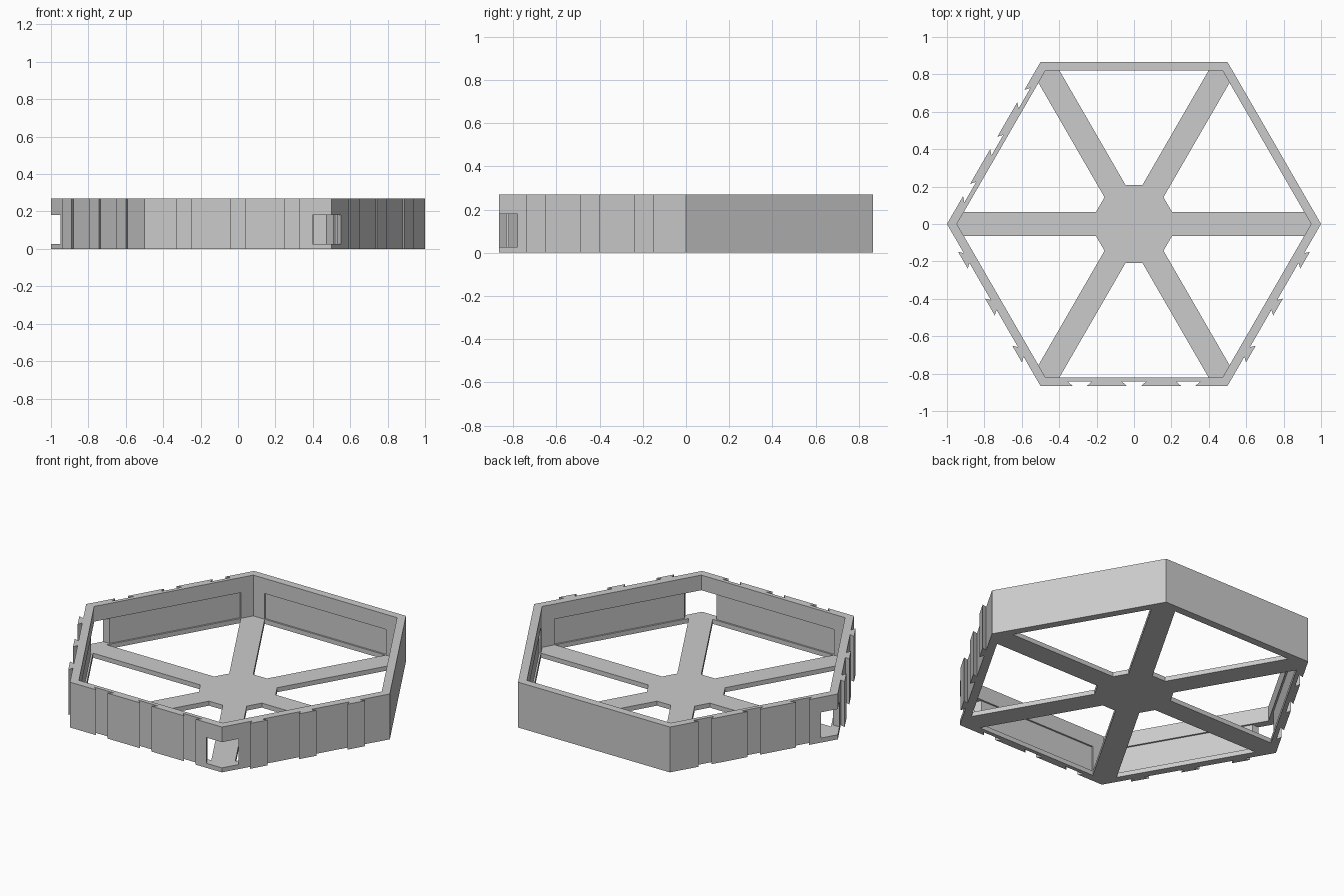
import bpy, bmesh, math
from mathutils import Matrix, Vector

if "Cube" in bpy.data.objects:
    bpy.data.objects.remove(bpy.data.objects["Cube"], do_unlink=True)

APOTHEM = math.sqrt(3) / 2
INNER = 0.82
HEIGHT = 0.27
FLOOR = 0.027
OPEN_TOP = 0.18

gray = bpy.data.materials.new("light_gray")
gray.use_nodes = True
gray.diffuse_color = (0.6, 0.6, 0.6, 1)
gray.node_tree.nodes["Principled BSDF"].inputs["Base Color"].default_value = gray.diffuse_color


def prism(name, points, z0, z1, angle=0):
    """Extrude a flat outline between two heights, turned about z."""
    bm = bmesh.new()
    turn = Matrix.Rotation(math.radians(angle), 3, "Z")
    face = bm.faces.new([bm.verts.new(turn @ Vector((x, y, z0))) for x, y in points])
    top = bmesh.ops.extrude_face_region(bm, geom=[face])["geom"]
    verts = [v for v in top if isinstance(v, bmesh.types.BMVert)]
    bmesh.ops.translate(bm, vec=(0, 0, z1 - z0), verts=verts)
    bmesh.ops.recalc_face_normals(bm, faces=bm.faces)
    mesh = bpy.data.meshes.new(name)
    bm.to_mesh(mesh)
    bm.free()
    mesh.materials.append(gray)
    obj = bpy.data.objects.new(name, mesh)
    bpy.context.collection.objects.link(obj)
    return obj


def rect(x0, x1, y0, y1):
    return [(x0, y0), (x1, y0), (x1, y1), (x0, y1)]


def hexagon(apothem):
    r = apothem / APOTHEM
    return [(r * math.cos(math.radians(a)), r * math.sin(math.radians(a)))
            for a in range(0, 360, 60)]


def combine(target, tool, operation):
    """Bake a boolean into the target and drop the tool."""
    mod = target.modifiers.new(operation, "BOOLEAN")
    mod.object, mod.operation, mod.solver = tool, operation, "EXACT"
    graph = bpy.context.evaluated_depsgraph_get()
    old = target.data
    new = bpy.data.meshes.new_from_object(target.evaluated_get(graph))
    target.modifiers.clear()
    target.data = new
    bpy.data.meshes.remove(old)
    bpy.data.objects.remove(tool, do_unlink=True)


def side_outline(angle, kind):
    """One outer side with three dovetails: 1 tongues, -1 sockets, 0 plain."""
    pts = [(APOTHEM, -0.5)]
    mouth, flare = (0.03, 0.052) if kind > 0 else (0.038, 0.064)
    for c in ((-0.29, 0, 0.29) if kind else ()):
        depth = APOTHEM + kind * 0.023
        pts += [(APOTHEM, c - mouth), (depth, c - flare),
                (depth, c + flare), (APOTHEM, c + mouth)]
    turn = Matrix.Rotation(math.radians(angle), 2)
    return [tuple(turn @ Vector(p)) for p in pts]


# Hexagonal rim with sockets and tongues on its sides
sides = {30: 0, 90: 0, 150: -1, 210: 1, 270: -1, 330: 1}
outline = [p for angle, kind in sides.items() for p in side_outline(angle, kind)]
rim = prism("rim", outline, 0, HEIGHT)
combine(rim, prism("bore", hexagon(INNER), -0.1, HEIGHT + 0.1), "DIFFERENCE")

# Shallow panels recessed into the inner walls
for angle in sides:
    panel = prism("panel", rect(INNER - 0.03, INNER + 0.01, -0.4, 0.4), FLOOR, OPEN_TOP, angle)
    combine(rim, panel, "DIFFERENCE")

# Corner windows
for angle in (180, 300):
    window = prism("window", rect(0.84, 1.1, -0.087, 0.087), FLOOR, OPEN_TOP, angle)
    combine(rim, window, "DIFFERENCE")

# Floor star: central hub with six spokes running into the corners
star = prism("floor_star", hexagon(0.208), 0, FLOOR)
tip = INNER / APOTHEM
shoulder = tip - 0.065 / math.sqrt(3)
for angle in range(0, 360, 60):
    spoke = prism("spoke", [(0, -0.065), (shoulder, -0.065), (tip, 0),
                            (shoulder, 0.065), (0, 0.065)], 0, FLOOR, angle)
    combine(star, spoke, "UNION")
